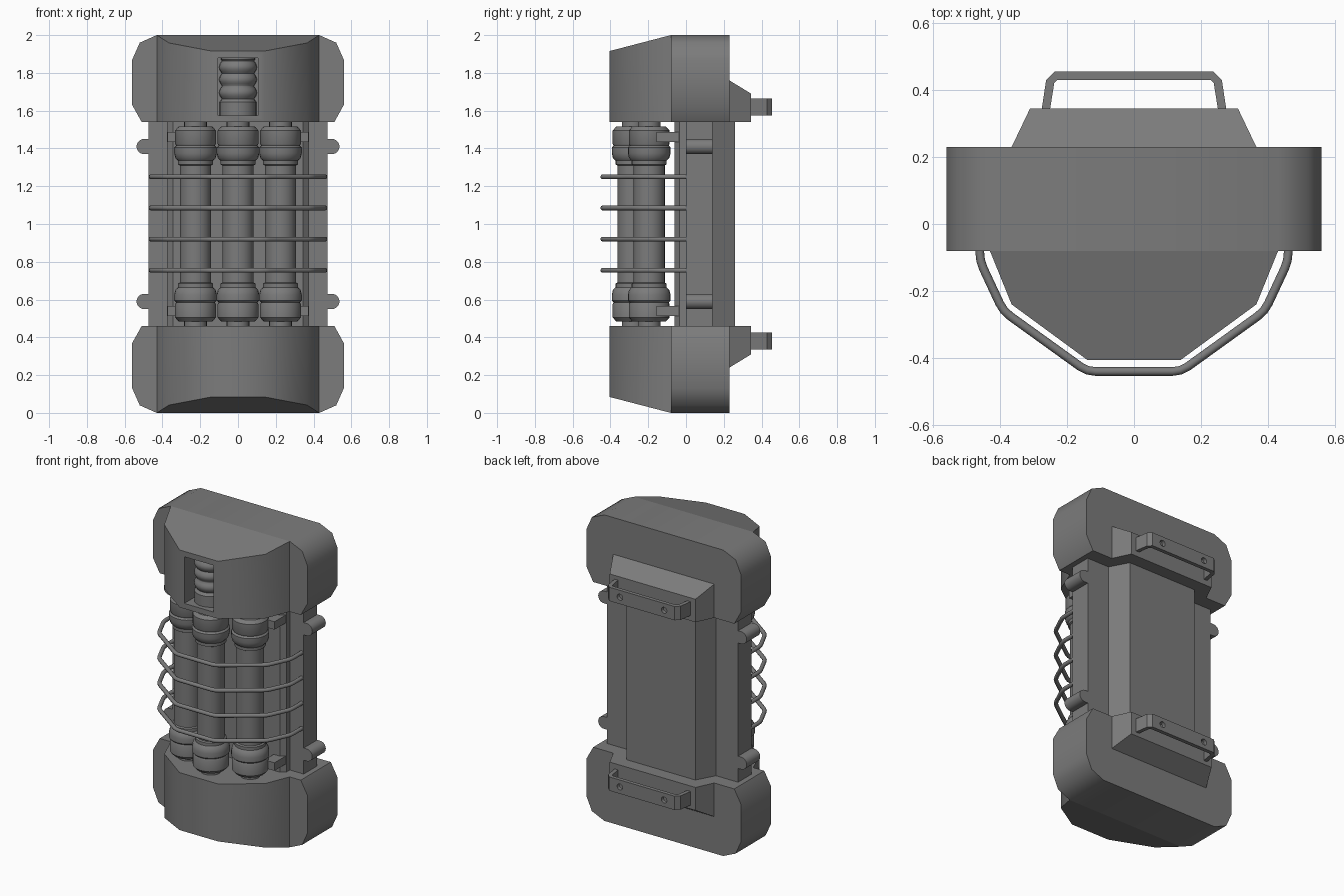
import bpy, bmesh, math
from mathutils import Vector

cube = bpy.data.objects.get("Cube")
if cube:
    bpy.data.objects.remove(cube, do_unlink=True)

grey = bpy.data.materials.new("dark grey metal")
grey.use_nodes = True
COLOUR = (0.2, 0.2, 0.2, 1)
grey.diffuse_color = COLOUR
grey.node_tree.nodes["Principled BSDF"].inputs["Base Color"].default_value = COLOUR


def finish(name, bm, angle=None):
    bmesh.ops.recalc_face_normals(bm, faces=bm.faces)
    me = bpy.data.meshes.new(name)
    bm.to_mesh(me)
    bm.free()
    me.materials.append(grey)
    ob = bpy.data.objects.new(name, me)
    bpy.context.collection.objects.link(ob)
    if angle:
        bpy.ops.object.select_all(action='DESELECT')
        ob.select_set(True)
        bpy.context.view_layer.objects.active = ob
        bpy.ops.object.shade_smooth_by_angle(angle=math.radians(angle))
    return ob


def loft(name, a, b, angle=None):
    """Closed solid between two matching outlines."""
    bm = bmesh.new()
    va = [bm.verts.new(p) for p in a]
    vb = [bm.verts.new(p) for p in b]
    bm.faces.new(va)
    bm.faces.new(vb)
    n = len(a)
    for i in range(n):
        j = (i + 1) % n
        bm.faces.new((va[i], va[j], vb[j], vb[i]))
    return finish(name, bm, angle)


def box(name, x0, x1, y0, y1, z0, z1):
    ring = [(x0, y0), (x1, y0), (x1, y1), (x0, y1)]
    return loft(name, [(x, y, z0) for x, y in ring], [(x, y, z1) for x, y in ring])


def lathe(name, profile, x, y, steps=24):
    """Turned part around a vertical axis, from (radius, z) points."""
    bm = bmesh.new()
    rings = []
    for r, z in profile:
        rings.append([bm.verts.new((x + r * math.cos(t), y + r * math.sin(t), z))
                      for t in (math.tau * k / steps for k in range(steps))])
    for lo, hi in zip(rings, rings[1:]):
        for k in range(steps):
            m = (k + 1) % steps
            bm.faces.new((lo[k], lo[m], hi[m], hi[k]))
    bm.faces.new(rings[0])
    bm.faces.new(rings[-1])
    return finish(name, bm, 35)


def both_sides(half):
    """Completes a right-half outline with its mirror image in x."""
    return half + [(-x, v) for x, v in reversed(half)]


def cut(ob, cutter):
    mod = ob.modifiers.new("cut", 'BOOLEAN')
    mod.object = cutter
    mod.solver = 'EXACT'
    cutter.hide_render = True
    cutter.hide_set(True)


# End parts, built for the top and flipped for the bottom
for end, f in (("upper", lambda z: z), ("lower", lambda z: 2 - z)):
    # Wide rounded end block
    side = both_sides([(.51, 1.54), (.56, 1.63), (.56, 1.87), (.52, 1.96), (.43, 2)])
    loft(end + "_end_block", [(x, -.08, f(z)) for x, z in side],
         [(x, .23, f(z)) for x, z in side], 45)

    # Faceted front housing with sloped outer face
    plan = both_sides([(.43, -.08), (.365, -.24), (.14, -.405)])
    nose = loft(end + "_front_housing", [(x, y, f(1.54)) for x, y in plan],
                [(x, y, f(2 + (y + .08) * .26)) for x, y in plan], 45)
    if end == "upper":
        cut(nose, box("window_cutter", -.105, .105, -.6, -.27, 1.575, 1.88))

    # Tapered mount on the back and its bent strap handle
    def mount(w, y, top):
        return [(x, y, f(z)) for x, z in ((-w, 1.54), (w, 1.54), (w, top), (-w, top))]
    loft(end + "_back_mount", mount(.365, .23, 1.76), mount(.31, .345, 1.69))

    strap = both_sides([(.275, .345), (.262, .43), (.237, .455)])
    strap += both_sides([(.25, .345), (.238, .42), (.228, .43)])[::-1]
    bm = bmesh.new()
    lo = [bm.verts.new((x, y, f(1.575))) for x, y in strap]
    hi = [bm.verts.new((x, y, f(1.665))) for x, y in strap]
    n = len(strap)
    for i in range(n):
        j = (i + 1) % n
        bm.faces.new((lo[i], lo[j], hi[j], hi[i]))
    for i in range(n // 2 - 1):
        for ring in (lo, hi):
            bm.faces.new((ring[i], ring[i + 1], ring[n - 2 - i], ring[n - 1 - i]))
    handle = finish(end + "_back_handle", bm)
    for s in (-1, 1):
        bolt = [(s * .16 + .02 * math.cos(t), .02 * math.sin(t) + f(1.62))
                for t in (math.tau * k / 16 for k in range(16))]
        cut(handle, loft("hole_cutter", [(x, .41, z) for x, z in bolt],
                         [(x, .5, z) for x, z in bolt]))

    # Side pegs and tube brackets
    for s, sn in ((1, "left"), (-1, "right")):
        peg = [(.46, -.04)] + [(.497 + .04 * math.cos(t), .04 * math.sin(t))
                               for t in (math.pi * (k / 12 - .5) for k in range(13))]
        peg.append((.46, .04))
        loft(f"{end}_{sn}_peg", [(s * x, 0, f(1.41 + z)) for x, z in peg],
             [(s * x, .14, f(1.41 + z)) for x, z in peg], 35)
        x0, x1 = sorted((s * .30, s * .372))
        z0, z1 = sorted((f(1.435), f(1.487)))
        box(f"{end}_{sn}_bracket", x0, x1, -.155, -.03, z0, z1)

# Central body, front plate and chamfered back panel
box("body", -.475, .475, 0, .14, .45, 1.55)
for name, outline in (("front_plate", [(.375, 0), (.375, -.035), (.345, -.06)]),
                      ("back_panel", [(.315, .14), (.25, .26)])):
    pts = both_sides(outline)
    loft(name, [(x, y, .45) for x, y in pts], [(x, y, 1.55) for x, y in pts])

# Three tubes with collars at both ends
half = [(.083, 1.31), (.093, 1.315), (.093, 1.335), (.107, 1.35), (.113, 1.375),
        (.113, 1.405), (.103, 1.415), (.108, 1.425), (.108, 1.495), (.09, 1.515),
        (.06, 1.515), (.06, 1.55)]
tube = [(r, 2 - z) for r, z in reversed(half)] + half
for name, x, y in (("right", -.225, -.195), ("middle", 0, -.28), ("left", .225, -.195)):
    lathe(name + "_tube", tube, x, y)

# Ribbed fitting inside the window
ribs = [(.098, 1.565), (.098, 1.645), (.09, 1.655)]
for c in (1.695, 1.765, 1.83):
    ribs += [(.085 + .015 * math.sin(math.pi * k / 6), c - .033 + .011 * k)
             for k in range(7)]
ribs += [(.09, 1.87), (.09, 1.885)]
lathe("ribbed_fitting", ribs, 0, -.28)

# Four bent guard rods
corners = [Vector((x, y, 0)) for x, y in
           both_sides([(.46, .02), (.46, -.11), (.39, -.26), (.14, -.44)])]
path = [corners[0]]
for a, b, c in zip(corners, corners[1:], corners[2:]):
    p, q = b + (a - b).normalized() * .025, b + (c - b).normalized() * .025
    path += [p, (p + q + 2 * b) / 4, q]
path.append(corners[-1])
for i in range(4):
    z = .755 + .165 * i
    bm = bmesh.new()
    rings = []
    for k, p in enumerate(path):
        d = (path[min(k + 1, len(path) - 1)] - path[max(k - 1, 0)]).normalized()
        across = Vector((-d.y, d.x, 0))
        rings.append([bm.verts.new(p + across * .013 * math.cos(t)
                                   + Vector((0, 0, z + .013 * math.sin(t))))
                      for t in (math.tau * m / 10 for m in range(10))])
    for a, b in zip(rings, rings[1:]):
        for m in range(10):
            n = (m + 1) % 10
            bm.faces.new((a[m], a[n], b[n], b[m]))
    bm.faces.new(rings[0])
    bm.faces.new(rings[-1])
    finish(f"guard_rod_{i + 1}", bm, 60)
